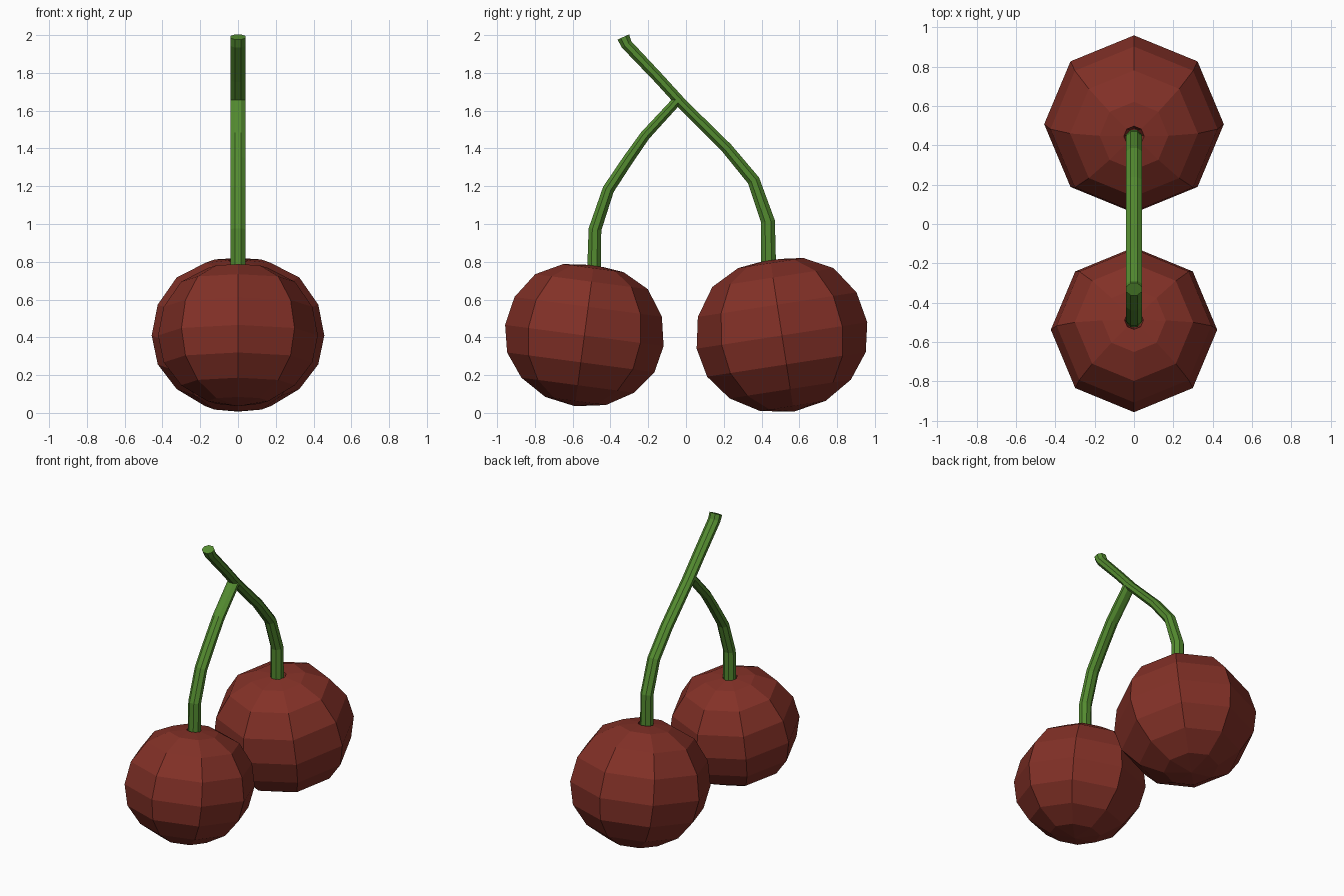
import bpy, bmesh, math
from mathutils import Vector, Matrix

if "Cube" in bpy.data.objects:
    bpy.data.objects.remove(bpy.data.objects["Cube"])


def material(name, col):
    m = bpy.data.materials.new(name)
    m.diffuse_color = (*col, 1)
    m.use_nodes = True
    m.node_tree.nodes["Principled BSDF"].inputs["Base Color"].default_value = m.diffuse_color
    return m


RED = material("cherry red", (0.225, 0.03, 0.02))
GREEN = material("stem green", (0.088, 0.26, 0.029))


def finish(bm, name, mat):
    bmesh.ops.recalc_face_normals(bm, faces=bm.faces)
    me = bpy.data.meshes.new(name)
    bm.to_mesh(me)
    bm.free()
    me.materials.append(mat)
    ob = bpy.data.objects.new(name, me)
    bpy.context.collection.objects.link(ob)
    return ob


def skin(bm, rings):
    for a, b in zip(rings, rings[1:]):
        n = len(a)
        for i in range(n):
            bm.faces.new((a[i], a[(i + 1) % n], b[(i + 1) % n], b[i]))
    bm.faces.new(rings[0])


# Fruit profile (radius, height): dimple floor, rim, then down the flesh
PROFILE = [(0.03, 0.33), (0.052, 0.402), (0.175, 0.388), (0.325, 0.31),
           (0.425, 0.165), (0.457, 0), (0.425, -0.155), (0.325, -0.287),
           (0.175, -0.378)]


def cherry(name, y, z, size, tilt):
    bm = bmesh.new()
    rings = []
    for r, h in PROFILE:
        rings.append([bm.verts.new((r * math.cos(k * math.pi / 4),
                                    r * math.sin(k * math.pi / 4), h))
                      for k in range(8)])
    skin(bm, rings)
    pole = bm.verts.new((0, 0, -0.408))
    last = rings[-1]
    for i in range(8):
        bm.faces.new((last[i], last[(i + 1) % 8], pole))
    bm.transform(Matrix.Translation((0, y, z))
                 @ Matrix.Rotation(math.radians(tilt), 4, 'X')
                 @ Matrix.Scale(size, 4))
    finish(bm, name, RED)


def stem(name, path):
    """Eight-sided tube along (y, z, half thickness) points."""
    bm = bmesh.new()
    pts = [Vector((0, y, z)) for y, z, _ in path]
    rings = []
    c = math.cos(math.pi / 8)
    for i, p in enumerate(pts):
        d = Vector((0, 0, 0))
        if i > 0:
            d += (p - pts[i - 1]).normalized()
        if i < len(pts) - 1:
            d += (pts[i + 1] - p).normalized()
        d.normalize()
        side = Vector((0, -d.z, d.y))
        t = path[i][2]
        ring = []
        for k in range(8):
            a = (k + 0.5) * math.pi / 4
            ring.append(bm.verts.new(
                p + Vector((0.04 / c * math.cos(a), 0, 0))
                + side * (t / c * math.sin(a))))
        rings.append(ring)
    skin(bm, rings)
    bm.faces.new(rings[-1])
    finish(bm, name, GREEN)


# Fruits
cherry("large_cherry", 0.508, 0.41, 1.0, 8.8)
cherry("small_cherry", -0.538, 0.41, 0.926, -7.6)

# Stems
stem("main_stem", [(-0.332, 1.99, 0.034), (-0.314, 1.95, 0.03),
                   (-0.143, 1.77, 0.028), (-0.02, 1.635, 0.028),
                   (0.217, 1.40, 0.03), (0.358, 1.23, 0.033),
                   (0.434, 1.013, 0.037), (0.438, 0.73, 0.04)])
stem("branch_stem", [(-0.04, 1.66, 0.025), (-0.217, 1.468, 0.027),
                     (-0.307, 1.34, 0.029), (-0.411, 1.183, 0.031),
                     (-0.482, 0.971, 0.034), (-0.488, 0.70, 0.037)])
